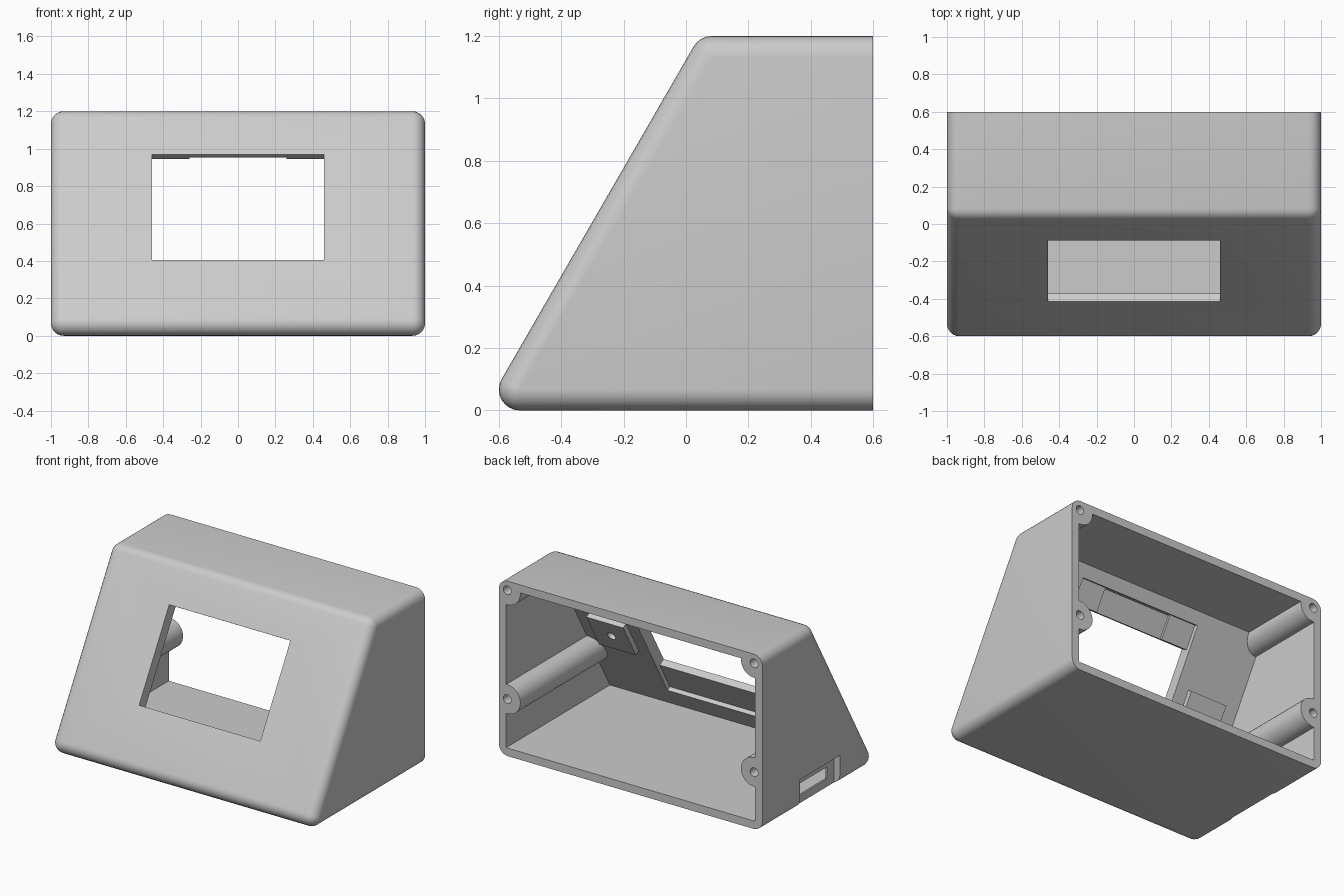
import bpy, bmesh
from math import sin, cos, pi, radians, sqrt
from mathutils import Matrix, Vector

if "Cube" in bpy.data.objects:
    bpy.data.objects.remove(bpy.data.objects["Cube"], do_unlink=True)

ROUND = 0.067                 # outer edge radius
HEIGHT, BACK = 1.2, 0.6
SLOPE = radians(60)
FOOT = -0.649                 # where the sloped face would meet the ground
WALL, FRONT_WALL = 0.055, 0.08


def slope_y(z):
    return FOOT + z / sqrt(3)


def new_object(name, bm):
    bmesh.ops.recalc_face_normals(bm, faces=bm.faces)
    mesh = bpy.data.meshes.new(name)
    bm.to_mesh(mesh)
    bm.free()
    obj = bpy.data.objects.new(name, mesh)
    bpy.context.collection.objects.link(obj)
    return obj


def box(name, x, y, z, matrix=Matrix()):
    """Box from (low, high) ranges, optionally placed by a matrix."""
    bm = bmesh.new()
    bmesh.ops.create_cube(bm, size=1)
    for v in bm.verts:
        v.co = matrix @ Vector([r[0] if c < 0 else r[1] for c, r in zip(v.co, (x, y, z))])
    return new_object(name, bm)


def slope_box(name, x, z, depth):
    """Box aligned to the sloped face; z is the height on that face, depth goes inward."""
    frame = Matrix.Translation((0, FOOT, 0)) @ Matrix.Rotation(SLOPE, 4, 'X')
    return box(name, x, [h / sin(SLOPE) for h in z], (-depth[1], -depth[0]), frame)


def rod(name, radius, x, z, y, segments=32):
    """Cylinder running along y."""
    bm = bmesh.new()
    place = Matrix.Translation((x, sum(y) / 2, z)) @ Matrix.Rotation(pi / 2, 4, 'X')
    bmesh.ops.create_cone(bm, cap_ends=True, segments=segments, radius1=radius,
                          radius2=radius, depth=y[1] - y[0], matrix=place)
    return new_object(name, bm)


def combine(target, tool, operation):
    """Apply a boolean and discard the tool."""
    tool.hide_render = True
    mod = target.modifiers.new("cut", 'BOOLEAN')
    mod.operation, mod.solver, mod.object = operation, 'EXACT', tool
    bpy.context.view_layer.objects.active = target
    bpy.ops.object.modifier_apply(modifier=mod.name)
    bpy.data.objects.remove(tool, do_unlink=True)


# Outer body: hull around rounded corners, left flat at the back
ball = [Vector((cos(a), sin(a) * cos(b), sin(a) * sin(b))) * ROUND
        for a in [i * pi / 12 for i in range(13)]
        for b in [j * pi / 12 for j in range(24)]]
low, high = ROUND, HEIGHT - ROUND
lean = ROUND / cos(radians(30))
bm = bmesh.new()
for x in (-1 + ROUND, 1 - ROUND):
    for z in (low, high):
        for p in ball:
            bm.verts.new(p + Vector((x, slope_y(z) + lean, z)))
            if abs(p.y) < 1e-5:
                bm.verts.new(p + Vector((x, BACK, z)))
bmesh.ops.remove_doubles(bm, verts=bm.verts, dist=1e-4)
hull = bmesh.ops.convex_hull(bm, input=bm.verts)
loose = {g for g in hull["geom_interior"] + hull["geom_unused"]
         if isinstance(g, bmesh.types.BMVert)}
bmesh.ops.delete(bm, geom=list(loose), context='VERTS')
bmesh.ops.dissolve_limit(bm, angle_limit=radians(0.5), verts=bm.verts, edges=bm.edges)
housing = new_object("housing", bm)

# Cavity: inner wedge, open at the back
bm = bmesh.new()
inset = FRONT_WALL / sin(SLOPE)
floor, roof = WALL, HEIGHT - WALL
profile = [(slope_y(floor) + inset, floor), (BACK + 0.1, floor),
           (BACK + 0.1, roof), (slope_y(roof) + inset, roof)]
side = bm.faces.new([bm.verts.new((-1 + WALL, y, z)) for y, z in profile])
ext = bmesh.ops.extrude_face_region(bm, geom=[side])
bmesh.ops.translate(bm, vec=(2 - 2 * WALL, 0, 0),
                    verts=[g for g in ext["geom"] if isinstance(g, bmesh.types.BMVert)])
cavity = new_object("cavity", bm)

# Screw columns and raised mounting pads stay solid
SCREWS = [(s * 0.937, z) for s in (-1, 1) for z in (0.39, 1.137)]
for x, z in SCREWS:
    combine(cavity, rod("column", 0.1, x, z, (-0.9, 0.9)), 'DIFFERENCE')
for s in (-1, 1):
    span = sorted((s * 0.55, s * 0.83))
    combine(cavity, slope_box("pad", span, (0.53, 0.77), (0, 0.115)), 'DIFFERENCE')

# Recess for the display behind the sloped face
combine(cavity, slope_box("display_recess", (-0.46, 0.46), (0.215, 1.11), (0.05, 0.1)), 'UNION')
combine(housing, cavity, 'DIFFERENCE')

# Window, and the thinner strip above it
combine(housing, slope_box("strip", (-0.26, 0.26), (0.95, 1.105), (0.034, 0.09)), 'DIFFERENCE')
combine(housing, slope_box("window", (-0.46, 0.46), (0.405, 0.97), (-0.05, 0.15)), 'DIFFERENCE')

# Screw holes in the columns and pads
for x, z in SCREWS:
    combine(housing, rod("screw_hole", 0.03, x, z, (0.4, 0.7), 24), 'DIFFERENCE')
for s in (-1, 1):
    bm = bmesh.new()
    h = 0.65
    place = (Matrix.Translation((s * 0.687, slope_y(h), h)) @ Matrix.Rotation(SLOPE, 4, 'X')
             @ Matrix.Translation((0, 0, -0.1)))
    bmesh.ops.create_cone(bm, cap_ends=True, segments=24, radius1=0.03, radius2=0.03,
                          depth=0.1, matrix=place)
    combine(housing, new_object("pad_hole", bm), 'DIFFERENCE')

# Connector recess and port in the side wall
combine(housing, box("port_recess", (-1.1, -0.957), (-0.24, 0.19), (-0.1, 0.2)), 'DIFFERENCE')
combine(housing, box("port", (-1.1, -0.9), (-0.16, 0.13), (0.06, 0.14)), 'DIFFERENCE')

# Single grey plastic
grey = bpy.data.materials.new("grey_plastic")
grey.use_nodes = True
colour = (0.6, 0.6, 0.6, 1)
grey.diffuse_color = colour
grey.node_tree.nodes["Principled BSDF"].inputs["Base Color"].default_value = colour
housing.data.materials.clear()
housing.data.materials.append(grey)
for poly in housing.data.polygons:
    poly.material_index = 0

bpy.ops.object.select_all(action='DESELECT')
housing.select_set(True)
bpy.context.view_layer.objects.active = housing
bpy.ops.object.shade_smooth_by_angle(angle=radians(30))
